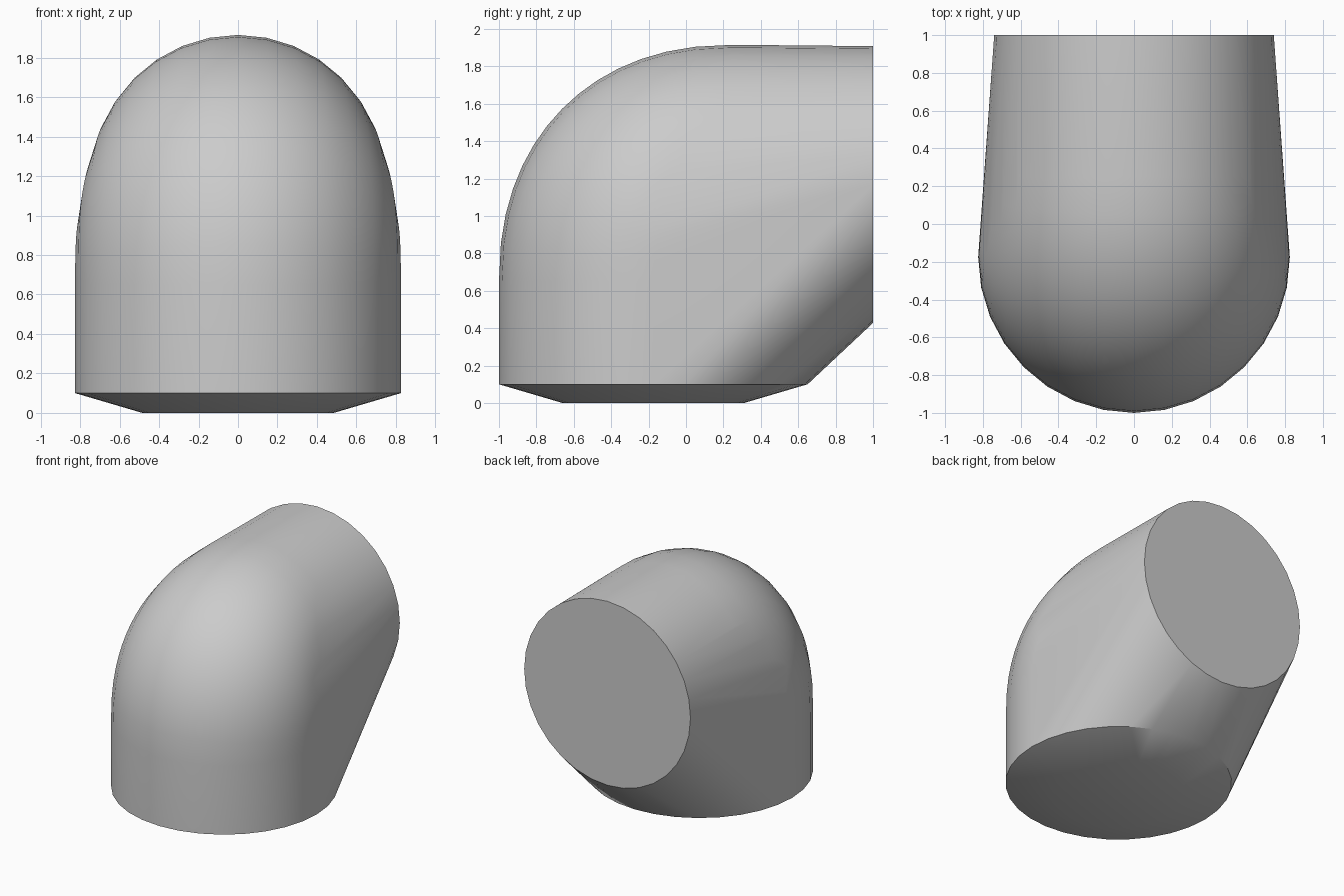
import bpy
import bmesh
from math import sin, cos, pi, radians
from mathutils import Vector

if "Cube" in bpy.data.objects:
    bpy.data.objects.remove(bpy.data.objects["Cube"], do_unlink=True)

SEGMENTS = 32
BEND_STEPS = 14
BASE_RADIUS, END_RADIUS, FOOT_RADIUS = 0.825, 0.74, 0.485
BASE_Y = -0.175

grey = bpy.data.materials.new("plain_grey")
grey.use_nodes = True
colour = (0.6, 0.6, 0.6, 1)
grey.diffuse_color = colour
grey.node_tree.nodes["Principled BSDF"].inputs["Base Color"].default_value = colour

bm = bmesh.new()


def add_ring(centre, radius, tilt):
    """Ring of points; tilt 0 is level, pi/2 faces the back."""
    outward = Vector((0, -cos(tilt), sin(tilt)))
    side = Vector((1, 0, 0))
    for i in range(SEGMENTS):
        a = 2 * pi * i / SEGMENTS
        bm.verts.new(centre + radius * (cos(a) * outward + sin(a) * side))


# Shallow tapered foot and straight lower opening
add_ring(Vector((0, BASE_Y, 0)), FOOT_RADIUS, 0)
add_ring(Vector((0, BASE_Y, 0.1)), BASE_RADIUS, 0)

# Rounded bend: rings whose outer edge follows a slightly squared arc
POWER = 2.2
for step in range(BEND_STEPS + 1):
    t = step / BEND_STEPS
    tilt = t * pi / 2
    nx, nz = max(cos(tilt), 0), max(sin(tilt), 0)
    q = POWER / (POWER - 1)
    scale = (nx ** q + nz ** q) ** (1 / POWER)
    arc_y = nx ** (q - 1) / scale
    arc_z = nz ** (q - 1) / scale
    edge = Vector((0, 0.25 - 1.25 * arc_y, 0.65 + 1.265 * arc_z))
    radius = BASE_RADIUS + (END_RADIUS - BASE_RADIUS) * t * t
    add_ring(edge - radius * Vector((0, -nx, nz)), radius, tilt)

# Flat back end
add_ring(Vector((0, 1, 1.168)), END_RADIUS, pi / 2)

# Stretch one skin over all the rings
hull = bmesh.ops.convex_hull(bm, input=bm.verts[:])
inside = {v for v in hull["geom_interior"] + hull["geom_unused"]
          if isinstance(v, bmesh.types.BMVert)}
bmesh.ops.delete(bm, geom=list(inside), context="VERTS")
bmesh.ops.dissolve_limit(bm, angle_limit=radians(0.3), verts=bm.verts[:], edges=bm.edges[:])
bmesh.ops.recalc_face_normals(bm, faces=bm.faces[:])

mesh = bpy.data.meshes.new("elbow_body")
bm.to_mesh(mesh)
bm.free()
mesh.materials.append(grey)
body = bpy.data.objects.new("elbow_body", mesh)
bpy.context.collection.objects.link(body)
bpy.ops.object.select_all(action="DESELECT")
body.select_set(True)
bpy.context.view_layer.objects.active = body
bpy.ops.object.shade_smooth_by_angle(angle=radians(30))
